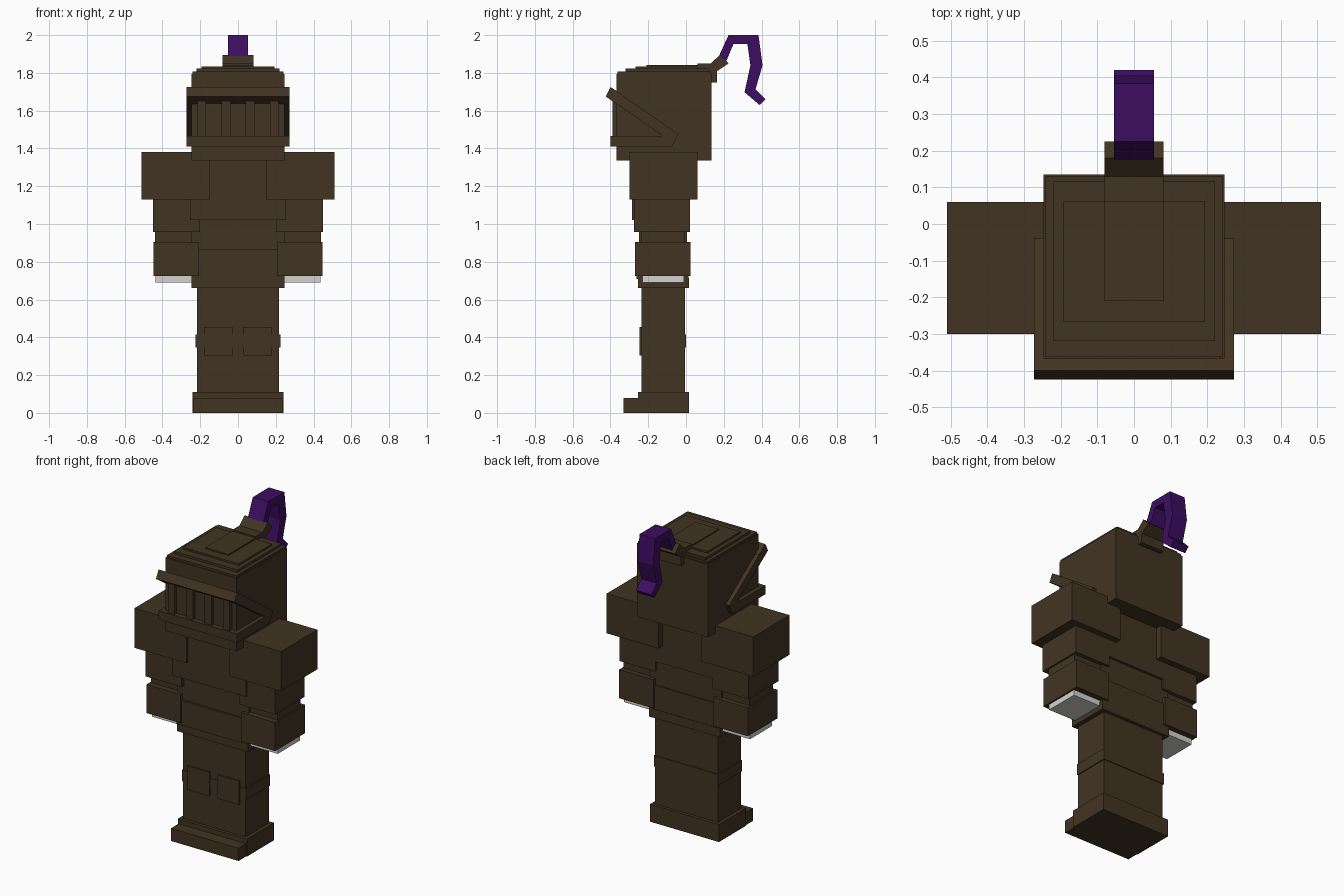
import bpy

if "Cube" in bpy.data.objects:
    bpy.data.objects.remove(bpy.data.objects["Cube"], do_unlink=True)


def material(name, rgb):
    m = bpy.data.materials.new(name)
    m.use_nodes = True
    m.diffuse_color = (*rgb, 1)
    m.node_tree.nodes["Principled BSDF"].inputs["Base Color"].default_value = (*rgb, 1)
    return m


BROWN = material("dark brown", (0.054, 0.034, 0.016))
PURPLE = material("deep purple", (0.045, 0.004, 0.118))
PALE = material("pale grey", (0.65, 0.65, 0.64))


def prism(name, profile, x0, x1, mat=BROWN):
    """Extrude a closed (y, z) profile from x0 to x1."""
    n = len(profile)
    verts = [(x, y, z) for x in (x0, x1) for y, z in profile]
    faces = [list(range(n)), list(range(n, 2 * n))]
    faces += [[i, (i + 1) % n, (i + 1) % n + n, i + n] for i in range(n)]
    mesh = bpy.data.meshes.new(name)
    mesh.from_pydata(verts, [], faces)
    mesh.materials.append(mat)
    ob = bpy.data.objects.new(name, mesh)
    bpy.context.collection.objects.link(ob)
    # Make all normals point outward
    import bmesh
    bm = bmesh.new()
    bm.from_mesh(mesh)
    bmesh.ops.recalc_face_normals(bm, faces=bm.faces[:])
    bm.to_mesh(mesh)
    bm.free()
    return ob


def box(name, x0, x1, y0, y1, z0, z1, mat=BROWN):
    return prism(name, [(y0, z0), (y1, z0), (y1, z1), (y0, z1)], x0, x1, mat)


def centred(name, half, *yz, mat=BROWN):
    return box(name, -half, half, *yz, mat)


# Legs and feet
centred("foot_block", 0.24, -0.255, 0.015, 0, 0.11)
centred("toe_cap", 0.235, -0.33, -0.25, 0, 0.08)
centred("legs", 0.218, -0.235, -0.005, 0.1, 0.68)
centred("knee_band", 0.224, -0.238, 0.0, 0.345, 0.415)

# Torso
centred("belt", 0.247, -0.255, 0.015, 0.66, 0.715)
centred("waist", 0.245, -0.262, 0.012, 0.71, 0.865)
centred("abdomen", 0.25, -0.25, 0.004, 0.86, 1.03)
centred("chest_plate", 0.255, -0.285, 0.02, 1.02, 1.375)

# Arms, hands and knee plates on both sides
for side, s in (("left", 1), ("right", -1)):
    for part, a, b, yz, mat in (
        ("shoulder", 0.15, 0.51, (-0.30, 0.06, 1.13, 1.38), BROWN),
        ("upper_arm", 0.20, 0.45, (-0.275, 0.02, 0.957, 1.135), BROWN),
        ("elbow", 0.20, 0.44, (-0.235, -0.005, 0.90, 0.96), BROWN),
        ("forearm", 0.21, 0.448, (-0.27, 0.025, 0.725, 0.905), BROWN),
        ("hand", 0.222, 0.438, (-0.23, -0.01, 0.69, 0.73), PALE),
        ("knee_plate", 0.028, 0.18, (-0.245, -0.23, 0.305, 0.455), BROWN),
    ):
        box(f"{side}_{part}", min(s * a, s * b), max(s * a, s * b), *yz, mat)

# Helmet with stepped crown
centred("helmet", 0.247, -0.368, 0.135, 1.335, 1.795)
centred("crown_rim", 0.242, -0.362, 0.13, 1.79, 1.808)
centred("crown_step", 0.22, -0.32, 0.118, 1.80, 1.823)
centred("crown_top", 0.193, -0.267, 0.063, 1.82, 1.834)
centred("crown_ridge", 0.081, -0.21, 0.065, 1.83, 1.842)

# Visor: tilted brow, lower bar, V-shaped cheeks and grille bars
prism("visor_brow", [(-0.40, 1.725), (-0.425, 1.675), (-0.36, 1.632), (-0.335, 1.682)],
      -0.273, 0.273)
centred("visor_lower_bar", 0.273, -0.40, -0.36, 1.41, 1.465)
cheek = [(-0.40, 1.725), (-0.425, 1.675), (-0.12, 1.465), (-0.40, 1.465),
         (-0.40, 1.41), (-0.075, 1.41), (-0.04, 1.475)]
for side, s in (("left", 1), ("right", -1)):
    prism(f"{side}_visor_cheek", cheek, s * 0.22, s * 0.273)
for i in range(4):
    x = -0.192 + i * 0.128
    box(f"grille_bar_{i + 1}", x - 0.023, x + 0.023, -0.39, -0.36, 1.43, 1.66)

# Plume holder and bent plume
holder = [(0.06, 1.80), (0.06, 1.85), (0.13, 1.85), (0.18, 1.895), (0.225, 1.85),
          (0.165, 1.81), (0.165, 1.75), (0.125, 1.75), (0.125, 1.80)]
prism("plume_holder", holder, -0.081, 0.081)
plume = [(0.167, 1.873), (0.225, 2.0), (0.384, 2.0), (0.405, 1.84), (0.368, 1.713),
         (0.42, 1.66), (0.389, 1.63), (0.31, 1.698), (0.341, 1.84), (0.325, 1.952),
         (0.251, 1.952), (0.204, 1.84)]
prism("plume", plume, -0.054, 0.054, PURPLE)
